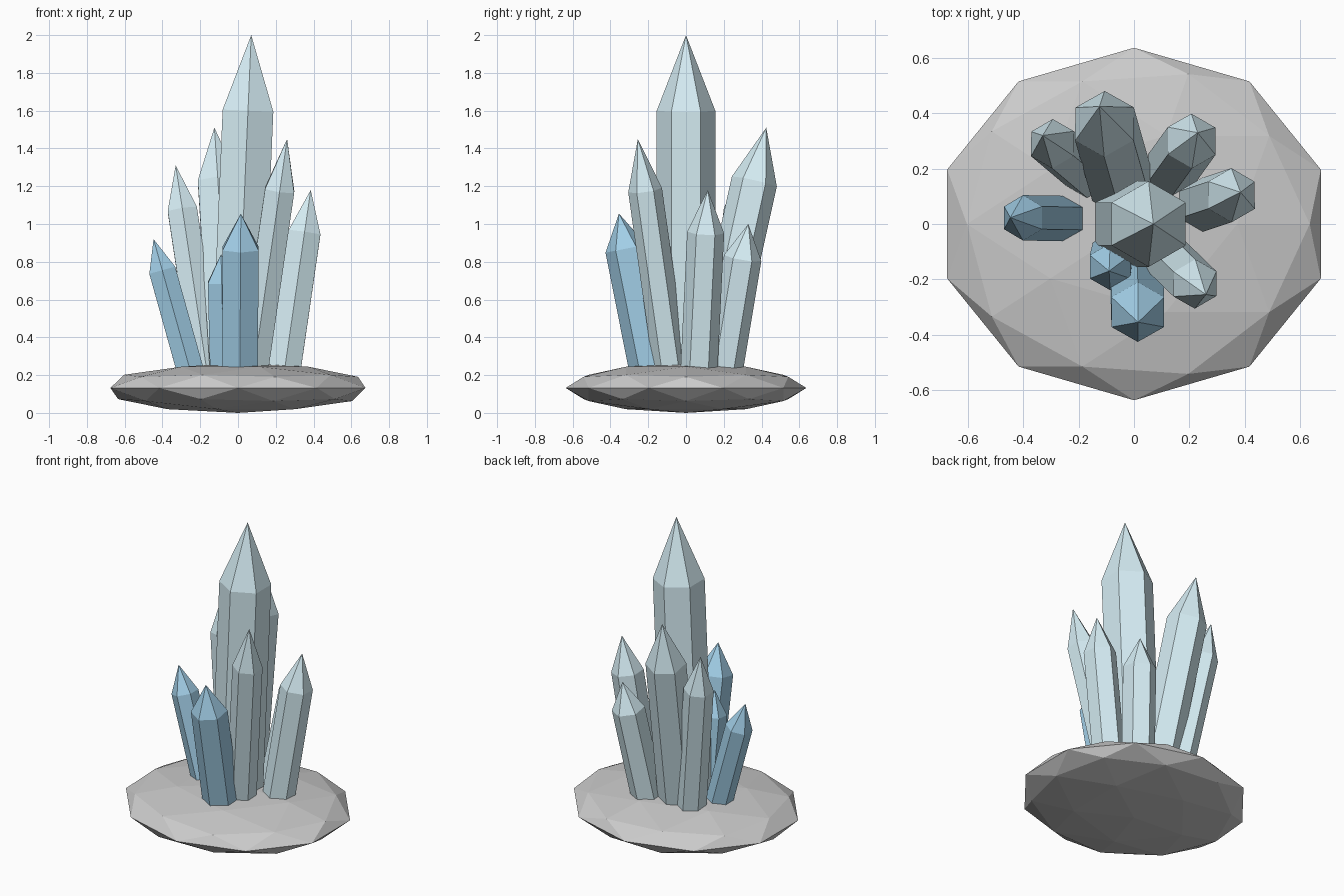
import bpy, bmesh
from mathutils import Vector, Matrix

if "Cube" in bpy.data.objects:
    bpy.data.objects.remove(bpy.data.objects["Cube"])


def material(name, rgb):
    m = bpy.data.materials.new(name)
    m.diffuse_color = (*rgb, 1)
    m.use_nodes = True
    m.node_tree.nodes["Principled BSDF"].inputs["Base Color"].default_value = m.diffuse_color
    return m


def add_object(name, bm, mat=None):
    bmesh.ops.recalc_face_normals(bm, faces=bm.faces)
    mesh = bpy.data.meshes.new(name)
    bm.to_mesh(mesh)
    bm.free()
    if mat:
        mesh.materials.append(mat)
    ob = bpy.data.objects.new(name, mesh)
    bpy.context.collection.objects.link(ob)
    return ob


def crystal(name, foot, tip, shoulder_z, r, mat):
    """Leaning hexagonal prism with a pointed end; foot is its axis at z = 0.25."""
    foot, tip = Vector((*foot, 0.25)), Vector(tip)
    axis = tip - foot
    root = foot - axis * (0.13 / axis.z)          # sink into the rock
    axis = tip - root
    length = axis.length
    body = length * (shoulder_z - root.z) / axis.z
    bm = bmesh.new()
    bmesh.ops.create_cone(bm, cap_ends=True, segments=6, radius1=r, radius2=r, depth=body,
                          matrix=Matrix.Translation((0, 0, body / 2)))
    top = max(bm.faces, key=lambda f: f.calc_center_median().z)
    bmesh.ops.poke(bm, faces=[top], offset=0)
    peak = min((v for v in bm.verts if v.co.z > body / 2), key=lambda v: v.co.xy.length)
    peak.co = (0, 0, length)
    turn = Vector((0, 0, 1)).rotation_difference(axis).to_matrix().to_4x4()
    bm.transform(Matrix.Translation(root) @ turn)
    add_object(name, bm, mat)


pale = material("pale_crystal", (0.68, 0.86, 0.92))
blue = material("blue_crystal", (0.36, 0.62, 0.80))

# Rock base: flattened faceted ball
bm = bmesh.new()
bmesh.ops.create_icosphere(bm, subdivisions=2, radius=1)
bm.transform(Matrix.Translation((0, 0, 0.137)) @ Matrix.Diagonal((0.71, 0.637, 0.132, 1)))
bm.transform(Matrix.Translation((0, 0, -min(v.co.z for v in bm.verts))))
add_object("rock_base", bm)

# Crystals: name, foot, tip, shoulder height, radius, material
for spec in [
    ("main_crystal", (-0.005, 0), (0.07, 0, 2.0), 1.6, 0.155, pale),
    ("back_crystal", (-0.045, 0.145), (-0.125, 0.425, 1.51), 1.225, 0.122, pale),
    ("back_left_crystal", (-0.17, 0.185), (-0.33, 0.32, 1.31), 1.075, 0.09, pale),
    ("front_right_crystal", (0.085, -0.085), (0.26, -0.255, 1.45), 1.18, 0.09, pale),
    ("right_crystal", (0.25, 0.07), (0.385, 0.115, 1.18), 0.955, 0.098, pale),
    ("back_right_crystal", (0.14, 0.205), (0.23, 0.33, 1.0), 0.82, 0.1, pale),
    ("front_blue_crystal", (0.01, -0.195), (0.015, -0.355, 1.055), 0.87, 0.11, blue),
    ("left_blue_crystal", (-0.26, 0.02), (-0.447, 0.023, 0.92), 0.755, 0.082, blue),
    ("small_blue_crystal", (-0.075, -0.11), (-0.09, -0.17, 0.84), 0.69, 0.085, blue),
]:
    crystal(*spec)
